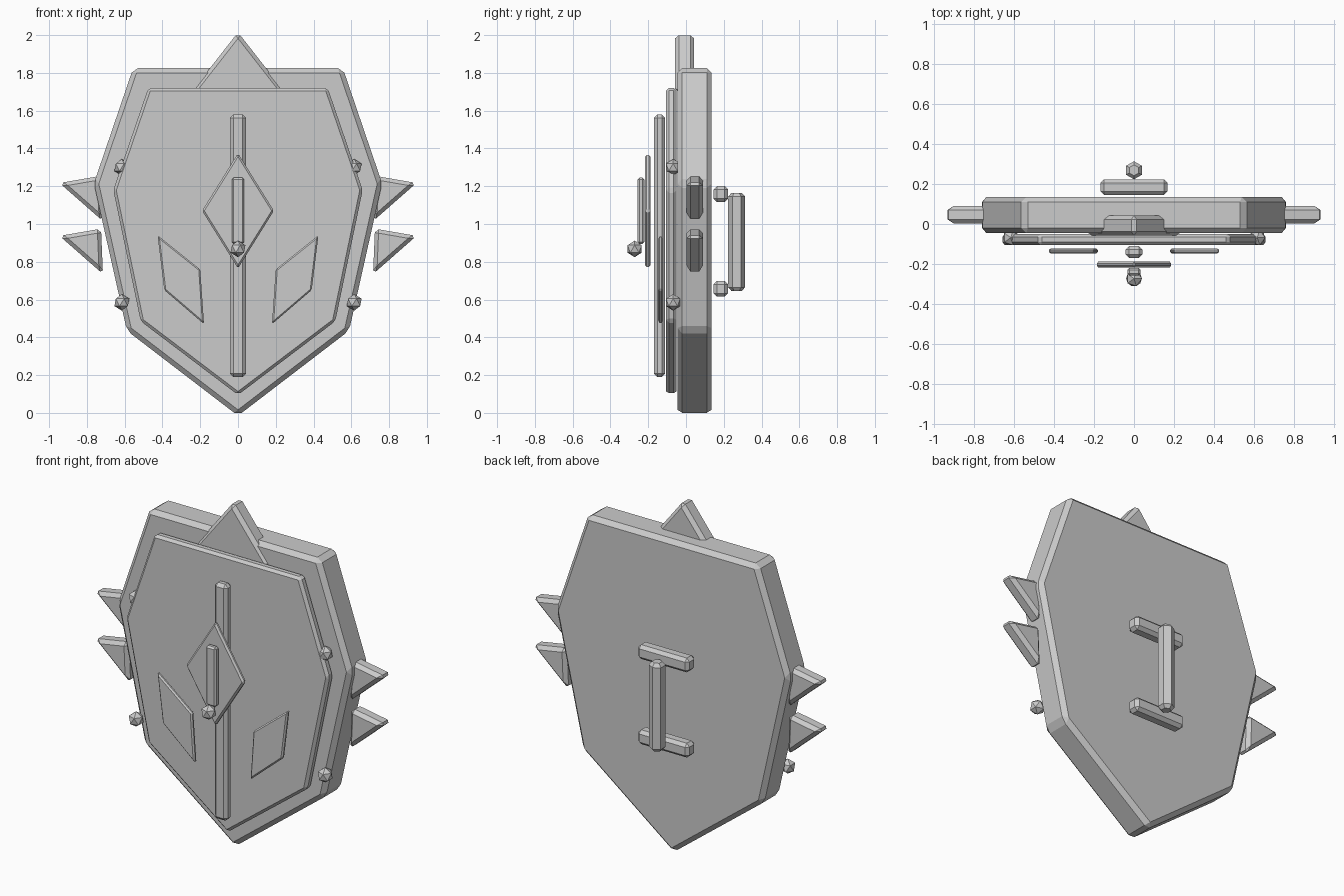
import bpy, bmesh

if "Cube" in bpy.data.objects:
    bpy.data.objects.remove(bpy.data.objects["Cube"])


def add_bevel(ob, width):
    if width:
        m = ob.modifiers.new("chamfer", 'BEVEL')
        m.width = width
        m.segments = 1
        m.limit_method = 'ANGLE'
        m.angle_limit = 0.5


def finish(name, bm, bevel=0):
    bmesh.ops.recalc_face_normals(bm, faces=bm.faces)
    me = bpy.data.meshes.new(name)
    bm.to_mesh(me)
    bm.free()
    ob = bpy.data.objects.new(name, me)
    bpy.context.collection.objects.link(ob)
    add_bevel(ob, bevel)
    return ob


def slab(name, pts, y0, y1, bevel):
    """Extrude an x/z outline from y0 to y1."""
    bm = bmesh.new()
    face = bm.faces.new([bm.verts.new((x, y0, z)) for x, z in pts])
    new = bmesh.ops.extrude_face_region(bm, geom=[face])['geom']
    verts = [v for v in new if isinstance(v, bmesh.types.BMVert)]
    bmesh.ops.translate(bm, verts=verts, vec=(0, y1 - y0, 0))
    return finish(name, bm, bevel)


def box(name, hx, y0, y1, z0, z1, bevel):
    return slab(name, [(-hx, z0), (hx, z0), (hx, z1), (-hx, z1)], y0, y1, bevel)


def symmetric(half):
    """Complete a right-hand outline whose last point lies on x = 0."""
    return half + [(-x, z) for x, z in reversed(half) if x > 0]


def stud(name, loc, r=0.044):
    bm = bmesh.new()
    bmesh.ops.create_icosphere(bm, subdivisions=1, radius=r)
    bmesh.ops.translate(bm, verts=bm.verts, vec=loc)
    return finish(name, bm)


# Shield body and raised front plate
slab("shield_body", symmetric([(0.555, 1.825), (0.763, 1.215), (0.588, 0.435), (0, -0.015)]),
     -0.045, 0.135, 0.025)
slab("front_plate", symmetric([(0.475, 1.72), (0.66, 1.18), (0.515, 0.485), (0, 0.095)]),
     -0.105, -0.05, 0.015)

# Crest spike on top
slab("crest_spike", [(-0.25, 1.695), (0.25, 1.695), (0, 2.015)], -0.058, 0.043, 0.02)

# Central ridge, diamond emblem, inner bar and gem
box("centre_ridge", 0.042, -0.17, -0.11, 0.19, 1.58, 0.018)
slab("diamond_boss", symmetric([(0, 1.375), (0.19, 1.07), (0, 0.765)][:2] + [(0, 0.765)]),
     -0.218, -0.187, 0.01)
box("boss_bar", 0.033, -0.257, -0.22, 0.895, 1.245, 0.01)
stud("boss_gem", (0, -0.272, 0.868))

# Paired details on both sides
for side, s in (("left", -1), ("right", 1)):
    slab("inlay_" + side,
         [(s * x, z) for x, z in [(0.426, 0.94), (0.2, 0.76), (0.18, 0.47), (0.39, 0.65)]],
         -0.147, -0.122, 0.008)
    for i, dz in enumerate((0, 0.28)):
        slab(f"side_spike_{side}_{i}",
             [(s * x, z + dz) for x, z in [(0.945, 0.937), (0.725, 0.975), (0.715, 0.735)]],
             0.003, 0.09, 0.02)
    for i, z in enumerate((0.585, 1.30)):
        stud(f"rivet_{side}_{i}", (s * 0.615, -0.068, z))

# Rear handle: two brackets and a six-sided grip
for name, z in (("lower", 0.657), ("upper", 1.158)):
    box("handle_bracket_" + name, 0.167, 0.145, 0.223, z - 0.042, z + 0.042, 0.018)

bm = bmesh.new()
r, inner, cy, zm = 0.045, 0.024, 0.268, 0.905
bmesh.ops.create_cone(bm, cap_ends=True, segments=6, radius1=r, radius2=r, depth=0.48)
caps = [f for f in bm.faces if abs(f.normal.z) > 0.9]
for f in caps:
    up = 1 if f.calc_center_median().z > 0 else -1
    new = bmesh.ops.extrude_discrete_faces  # chamfered ends
    res = bmesh.ops.inset_individual(bm, faces=[f], thickness=0.018, depth=0)
    for v in f.verts:
        v.co.z += up * 0.02
# Put a hexagon corner towards the back
first = max(bm.verts, key=lambda v: v.co.xy.length)
if min(abs(abs(v.co.y) - r) for v in bm.verts) > 0.001:
    for v in bm.verts:
        v.co.x, v.co.y = -v.co.y, v.co.x
bmesh.ops.translate(bm, verts=bm.verts, vec=(0, cy, zm))
finish("handle_grip", bm)
